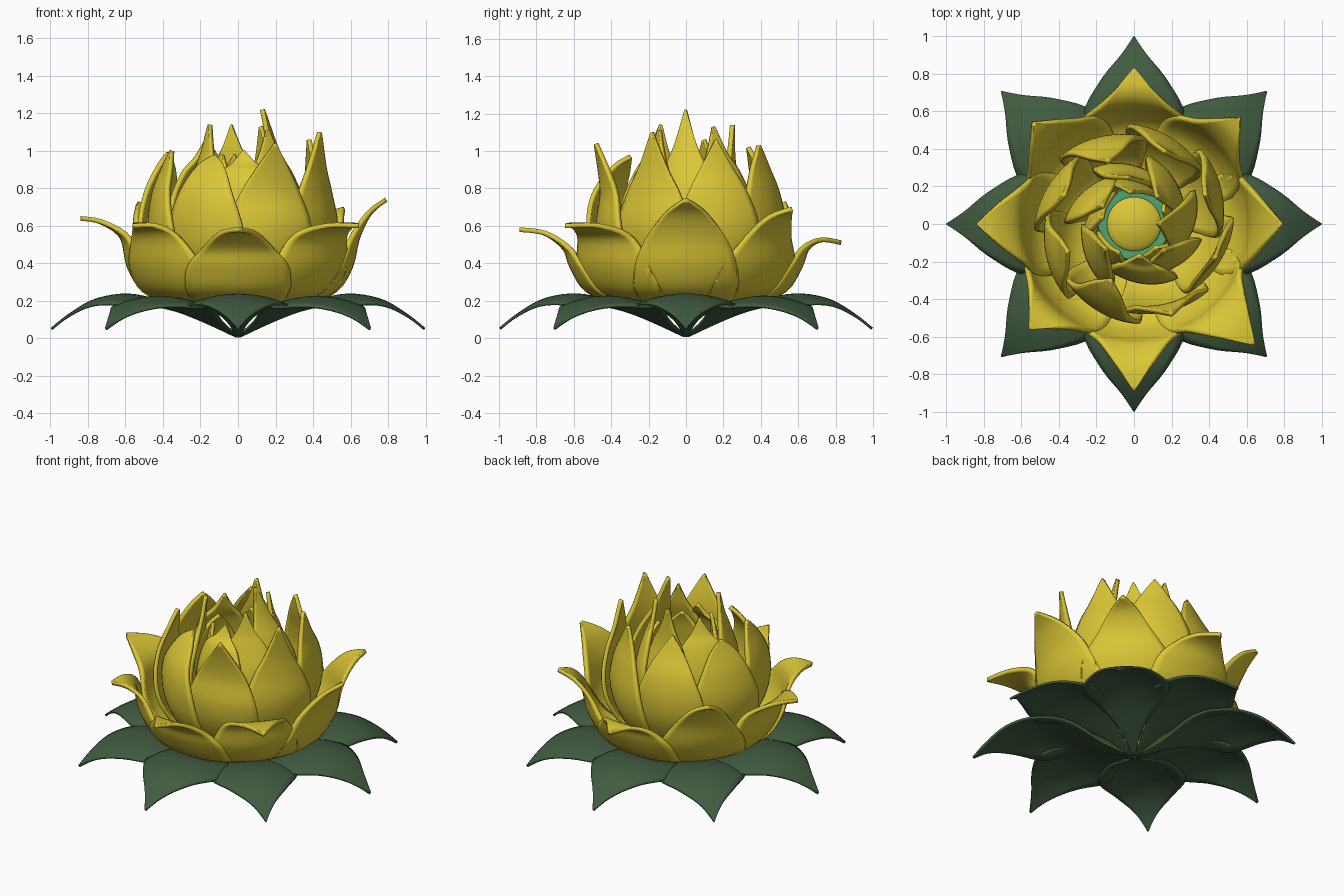
import bpy, bmesh, math
from mathutils import Vector

if "Cube" in bpy.data.objects:
    bpy.data.objects.remove(bpy.data.objects["Cube"])


def material(name, rgb):
    m = bpy.data.materials.new(name)
    m.diffuse_color = (*rgb, 1)
    m.use_nodes = True
    m.node_tree.nodes["Principled BSDF"].inputs["Base Color"].default_value = m.diffuse_color
    return m


YELLOW = material("petal yellow", (0.71, 0.57, 0.037))
GREEN = material("leaf green", (0.052, 0.105, 0.052))
TEAL = material("core teal", (0.08, 0.38, 0.17))


def spline(pts, u):
    """Catmull-Rom through pts, u in 0..1"""
    n = len(pts) - 1
    i = min(int(u * n), n - 1)
    t = u * n - i
    p = [Vector(pts[min(max(j, 0), n)]) for j in (i - 1, i, i + 1, i + 2)]
    return 0.5 * (2 * p[1] + (p[2] - p[0]) * t
                  + (2 * p[0] - 5 * p[1] + 4 * p[2] - p[3]) * t * t
                  + (3 * p[1] - p[0] - 3 * p[2] + p[3]) * t ** 3)


def petal(name, angle, pts, mat, thick, wrap=True, swirl=0.0, droop=0.0, rows=26, cols=12):
    """pts are (radius, height, half width) from base to tip"""
    bm = bmesh.new()
    a = math.radians(angle)
    grid = []
    for i in range(rows + 1):
        r, z, w = spline(pts, i / rows)
        w = max(w, 0.004)
        row = []
        for j in range(cols + 1):
            s = w * (2 * j / cols - 1)
            rc = max(r, 0.2)
            if wrap:
                x = r - rc + rc * math.cos(s / rc) + swirl * s
                y = rc * math.sin(s / rc)
            else:
                x, y = r, s
            # leaves cup upwards near the base and droop further out
            dz = droop * s * s * max(-0.5, min(1, (r - 0.35) / 0.2))
            row.append(bm.verts.new((x * math.cos(a) - y * math.sin(a),
                                     x * math.sin(a) + y * math.cos(a), z - dz)))
        grid.append(row)
    for i in range(rows):
        for j in range(cols):
            bm.faces.new((grid[i][j], grid[i][j + 1], grid[i + 1][j + 1], grid[i + 1][j]))
    bmesh.ops.recalc_face_normals(bm, faces=bm.faces)
    return finish(name, bm, mat, thick)


def finish(name, bm, mat, thick=0):
    me = bpy.data.meshes.new(name)
    bm.to_mesh(me)
    bm.free()
    me.materials.append(mat)
    for p in me.polygons:
        p.use_smooth = True
    ob = bpy.data.objects.new(name, me)
    bpy.context.collection.objects.link(ob)
    if thick:
        s = ob.modifiers.new("thickness", "SOLIDIFY")
        s.thickness = thick
        s.offset = 0
    bpy.context.view_layer.objects.active = ob
    ob.select_set(True)
    bpy.ops.object.shade_smooth_by_angle(angle=math.radians(50))
    ob.select_set(False)
    return ob


# Eight green leaves, arched with a drooping tip; the diagonal ones sit slightly lower
for k in range(8):
    d = 0.012 * (k % 2)
    leaf = [(0.01, 0.012, 0.008), (0.2, 0.105 - d, 0.072), (0.4, 0.19 - d, 0.205),
            (0.58, 0.232 - d, 0.268), (0.76, 0.205 - d, 0.18), (0.9, 0.125, 0.068),
            (0.995, 0.05, 0.003)]
    petal(f"leaf_{k + 1}", k * 45, leaf, GREEN, 0.014, wrap=False, droop=0.8)

# Outer petals: (tip radius, tip height, upper width factor, belly), flared outwards
OUTER = [(0.79, 0.74, 1.0, 0.03), (0.80, 0.69, 0.78, 0.03), (0.83, 0.51, 0.9, 0.04),
         (0.76, 0.72, 0.85, 0.02), (0.84, 0.64, 1.0, 0.01), (0.79, 0.60, 0.82, 0.03),
         (0.89, 0.58, 0.9, 0.04), (0.91, 0.60, 0.95, 0.03)]
for k, (rt, zt, f, b) in enumerate(OUTER):
    z4 = 0.54 if zt > 0.59 else 0.48
    pts = [(0.08, 0.16, 0.03), (0.31, 0.18, 0.18), (0.48 + b, 0.25, 0.28),
           (0.57 + b, 0.38, 0.28), (0.61 + b, z4, 0.215 * f),
           ((0.62 + rt) / 2, (z4 + zt) / 2 + 0.03, 0.11 * f), (rt, zt, 0.004)]
    petal(f"outer_petal_{k + 1}", k * 45, pts, YELLOW, 0.025)

# Middle petals: upright cup
MIDDLE = [(0.41, 1.06), (0.42, 1.03), (0.36, 1.02), (0.40, 0.99),
          (0.38, 1.00), (0.32, 0.97), (0.52, 1.04), (0.47, 1.10)]
for k, (rt, zt) in enumerate(MIDDLE):
    pts = [(0.08, 0.19, 0.03), (0.33, 0.27, 0.16), (0.45, 0.43, 0.235), (0.49, 0.60, 0.23),
           (0.47, 0.77, 0.165), ((0.45 + rt) / 2, 0.91, 0.085), (rt, zt, 0.004)]
    petal(f"middle_petal_{k + 1}", 22.5 + k * 45, pts, YELLOW, 0.025, swirl=0.15)

# Inner petals: tall closed bud, swirled around the core
INNER = [(0, 0.13, 1.22), (50, 0.19, 1.13), (98, 0.25, 1.14), (150, 0.19, 1.06),
         (222, 0.20, 1.14), (280, 0.17, 1.0), (318, 0.21, 1.11)]
for k, (ang, rt, zt) in enumerate(INNER):
    pts = [(0.08, 0.24, 0.03), (0.22, 0.32, 0.11), (0.30, 0.5, 0.18), (0.31, 0.70, 0.185),
           (0.265, 0.87, 0.13), ((0.25 + rt) / 2, 0.87 + (zt - 0.87) * 0.45, 0.06),
           (rt, zt, 0.004)]
    petal(f"inner_petal_{k + 1}", ang, pts, YELLOW, 0.025, swirl=0.3)

# Innermost petals around the seed head
for k in range(5):
    zt = 0.94 + 0.04 * (k % 2)
    pts = [(0.08, 0.26, 0.03), (0.17, 0.34, 0.09), (0.225, 0.5, 0.15), (0.235, 0.68, 0.16),
           (0.215, 0.8, 0.11), (0.195, 0.88, 0.06), (0.17, zt, 0.004)]
    petal(f"heart_petal_{k + 1}", 25 + k * 72, pts, YELLOW, 0.022, swirl=0.35)


def lathe(name, profile, mat, seg=32):
    bm = bmesh.new()
    vs = [bm.verts.new((r, 0, z)) for r, z in profile]
    es = [bm.edges.new(e) for e in zip(vs, vs[1:])]
    bmesh.ops.spin(bm, geom=vs + es, cent=(0, 0, 0), axis=(0, 0, 1),
                   angle=2 * math.pi, steps=seg)
    bmesh.ops.remove_doubles(bm, verts=bm.verts, dist=0.0005)
    bmesh.ops.recalc_face_normals(bm, faces=bm.faces)
    return finish(name, bm, mat)


# Teal core and yellow seed head
lathe("core", [(0, 0.15), (0.1, 0.17), (0.15, 0.35), (0.2, 0.55), (0.19, 0.58), (0, 0.58)], TEAL)
lathe("seed_head", [(0, 0.57), (0.14, 0.57), (0.145, 0.61), (0.12, 0.635), (0, 0.645)], YELLOW)
